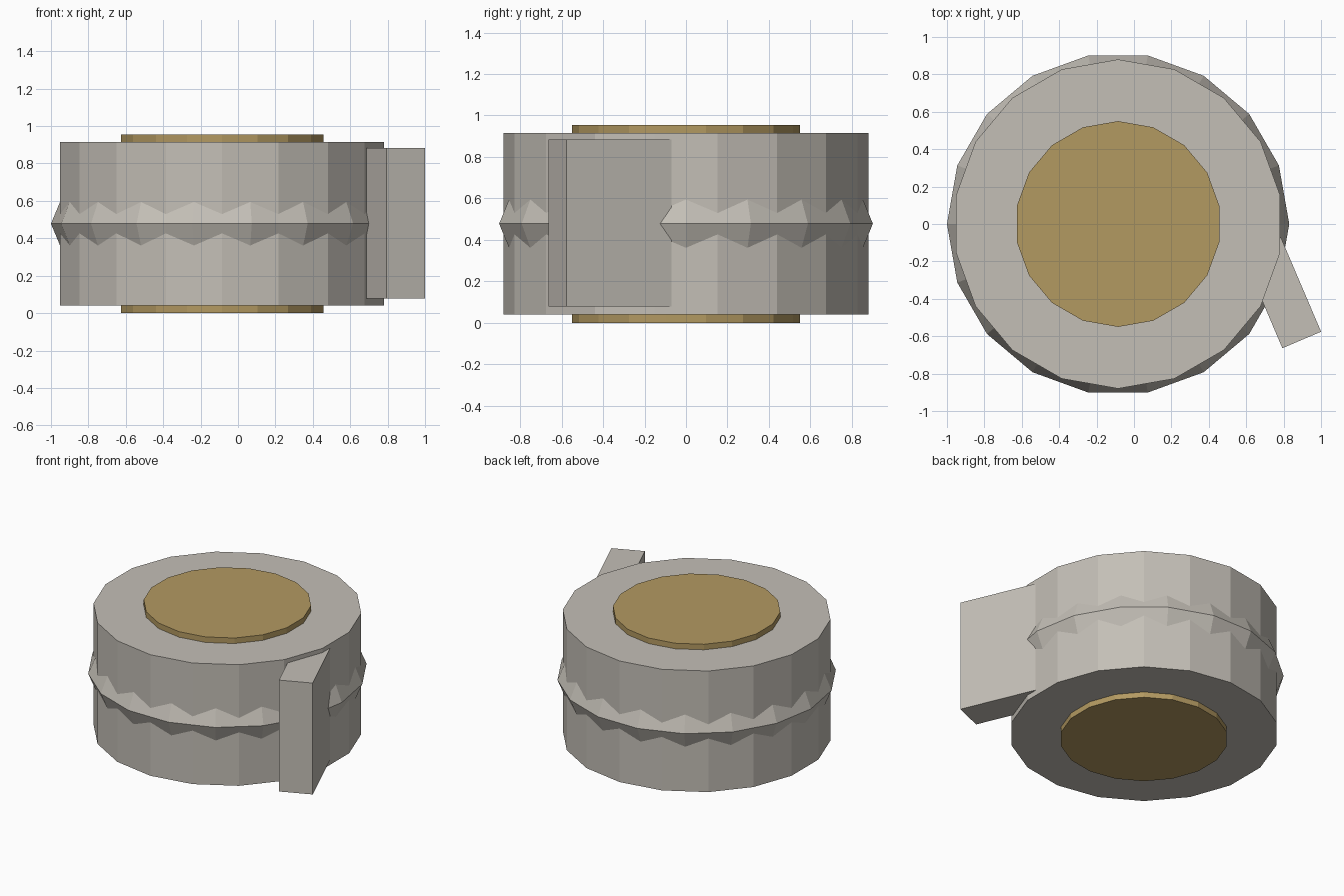
import bpy
import bmesh
import math
from mathutils import Matrix

cube = bpy.data.objects.get("Cube")
if cube:
    bpy.data.objects.remove(cube, do_unlink=True)

SIDES = 18
DRUM_X = -0.085
MID_Z = 0.478


def make_material(name, rgb):
    mat = bpy.data.materials.new(name)
    mat.use_nodes = True
    color = (*rgb, 1.0)
    mat.diffuse_color = color
    mat.node_tree.nodes["Principled BSDF"].inputs["Base Color"].default_value = color
    return mat


def finish(name, bm, mat):
    bmesh.ops.recalc_face_normals(bm, faces=bm.faces)
    mesh = bpy.data.meshes.new(name)
    bm.to_mesh(mesh)
    bm.free()
    mesh.materials.append(mat)
    obj = bpy.data.objects.new(name, mesh)
    bpy.context.collection.objects.link(obj)
    return obj


def cylinder(name, radius, bottom, top, mat):
    bm = bmesh.new()
    bmesh.ops.create_cone(bm, cap_ends=True, segments=SIDES,
                          radius1=radius, radius2=radius, depth=top - bottom,
                          matrix=Matrix.Rotation(math.pi / 2, 4, "Z"))
    obj = finish(name, bm, mat)
    # A corner points straight to the front and to the back
    corner = obj.data.vertices[0].co
    turn = -math.pi / 2 - math.atan2(corner.y, corner.x)
    obj.data.transform(Matrix.Rotation(turn, 4, "Z"))
    obj.location = (DRUM_X, 0, (bottom + top) / 2)
    return obj


def ring(name, profile, mat):
    bm = bmesh.new()
    loops = []
    for i in range(SIDES):
        a = math.tau * i / SIDES
        loops.append([bm.verts.new((r * math.cos(a), r * math.sin(a), z))
                      for r, z in profile])
    n = len(profile)
    for i in range(SIDES):
        here, there = loops[i], loops[(i + 1) % SIDES]
        for j in range(n):
            k = (j + 1) % n
            bm.faces.new((here[j], there[j], there[k], here[k]))
    obj = finish(name, bm, mat)
    obj.location = (DRUM_X, 0, MID_Z)
    return obj


grey = make_material("warm grey", (0.55, 0.52, 0.47))
brass = make_material("brass", (0.45, 0.32, 0.12))

# Drum body with the core showing at both ends
cylinder("drum_body", 0.88, 0.04, 0.915, grey)
cylinder("core", 0.55, 0.0, 0.955, brass)

# Faceted ridge around the middle, its corners offset from the drum's
ring("middle_ridge", [(0.915, 0), (0.863, 0.125), (0.74, 0.17),
                      (0.74, -0.17), (0.863, -0.125)], grey)

# Slanted block on the side
bm = bmesh.new()
bmesh.ops.create_cube(bm, size=1, matrix=Matrix.Diagonal((0.55, 0.225, 0.805, 1)))
block = finish("side_block", bm, grey)
block.rotation_euler.z = math.radians(-66.9)
block.location = (0.789, -0.367, 0.4815)
